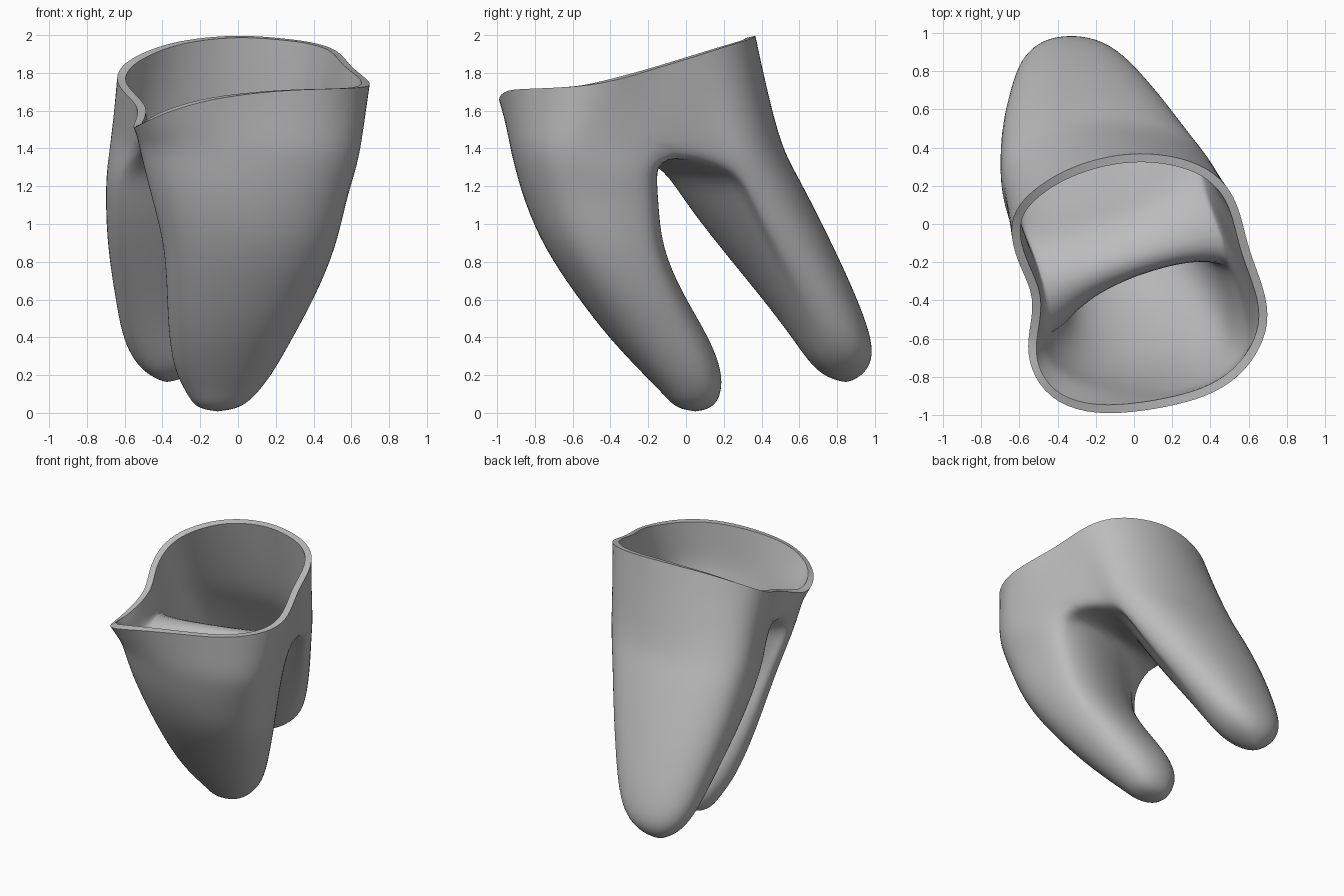
import bpy, bmesh, math

cube = bpy.data.objects.get("Cube")
if cube:
    bpy.data.objects.remove(cube)

# Wavy rim outline: first point is the right notch, point 12 the left notch
RIM = [(-.53, -.35, 1.63), (-.53, -.48, 1.57), (-.565, -.64, 1.5), (-.53, -.80, 1.52),
       (-.41, -.94, 1.58), (-.2, -1.0, 1.65), (.05, -.98, 1.69), (.28, -.935, 1.71),
       (.47, -.865, 1.715), (.63, -.72, 1.72), (.715, -.52, 1.73), (.68, -.33, 1.77),
       (.60, -.14, 1.83), (.565, .03, 1.88), (.51, .18, 1.93), (.39, .295, 1.965),
       (.22, .355, 1.985), (.03, .375, 2.0), (-.17, .35, 1.99), (-.36, .285, 1.96),
       (-.5, .2, 1.91), (-.61, .1, 1.85), (-.655, -.03, 1.77), (-.61, -.2, 1.70)]

# Root cross sections: z, x range, y range, skew of the side facing the other root
FRONT = [(1.40, -.52, .65, -.93, -.2, 0), (1.28, -.49, .62, -.9, -.22, .33),
         (1.12, -.45, .57, -.855, -.2, .33),
         (.88, -.385, .52, -.755, -.16, .25), (.62, -.375, .41, -.58, -.02, .12),
         (.40, -.365, .29, -.41, .12, .03), (.22, -.335, .19, -.24, .19, 0),
         (.10, -.27, .10, -.12, .185, 0), (.03, -.225, .02, -.06, .145, 0)]
BACK = [(1.40, -.68, .44, -.12, .51, 0), (1.28, -.695, .385, -.04, .575, .34),
        (1.12, -.70, .315, .045, .66, .32),
        (.88, -.69, .21, .21, .78, .26), (.62, -.65, .085, .405, .9, .17),
        (.42, -.615, -.015, .55, .975, .08), (.30, -.565, -.1, .63, .99, 0),
        (.22, -.50, -.2, .70, .955, 0), (.18, -.43, -.3, .77, .90, 0)]
FRONT_TIP, BACK_TIP = (-.11, .05, .003), (-.38, .85, .16)
ARC, SEPTUM = 12, 8


def power(v, e=.9):
    return math.copysign(abs(v) ** e, v)


def section_ring(section, start):
    """Rounded outline: outer arc first, then the side facing the other root."""
    z, x0, x1, y0, y1, skew = section
    cx, cy = (x0 + x1) / 2, (y0 + y1) / 2
    rx, ry = (x1 - x0) / 2 * 1.02, (y1 - y0) / 2 * 1.02
    facing = 1 if start > 0 else -1
    angles = [start + 240 * i / ARC for i in range(ARC + 1)]
    angles += [start + 240 + 120 * i / SEPTUM for i in range(1, SEPTUM)]
    ring = []
    for angle in angles:
        c, s = math.cos(math.radians(angle)), math.sin(math.radians(angle))
        x, y = cx + rx * power(c), cy + ry * power(s)
        y += skew * (x - cx) * min(1, max(0, 2 * s * facing))
        ring.append((x, y, z))
    return ring


bm = bmesh.new()


def add(points):
    return [bm.verts.new(p) for p in points]


def bridge(a, b):
    n = len(a)
    for i in range(n):
        j = (i + 1) % n
        bm.faces.new((a[i], a[j], b[j], b[i]))


# Collar: from the rim down to the level of the fork
right_notch, left_notch = (-.5, -.36, 1.42), (.52, -.05, 1.38)
fork = ([right_notch] + section_ring(FRONT[0], 150)[1:ARC]
        + [left_notch] + section_ring(BACK[0], -30)[1:ARC])
middle = [tuple((p + q) / 2 for p, q in zip(a, b)) for a, b in zip(RIM, fork)]
rim_ring, middle_ring, fork_ring = add(RIM), add(middle), add(fork)
bridge(rim_ring, middle_ring)
bridge(middle_ring, fork_ring)

# Saddle between the two roots, running from left notch to right notch
saddle = []
for i in range(1, SEPTUM):
    t = i / SEPTUM
    saddle.append(tuple(p + (q - p) * t for p, q in zip(left_notch, right_notch)))
saddle = add([(x, y, z - .01) for x, y, z in saddle])


def build_root(top, sections, start, tip):
    previous = top
    for section in sections[1:]:
        ring = add(section_ring(section, start))
        bridge(previous, ring)
        previous = ring
    pole = bm.verts.new(tip)
    for i, v in enumerate(previous):
        bm.faces.new((v, previous[(i + 1) % len(previous)], pole))


build_root(fork_ring[:ARC + 1] + saddle, FRONT, 150, FRONT_TIP)
build_root(fork_ring[ARC:] + fork_ring[:1] + saddle[::-1], BACK, -30, BACK_TIP)

# Make the normals face outward so the wall grows inward
bmesh.ops.recalc_face_normals(bm, faces=bm.faces)
lowest = min(bm.faces, key=lambda f: f.calc_center_median().z)
if lowest.normal.z > 0:
    bmesh.ops.reverse_faces(bm, faces=bm.faces)

mesh = bpy.data.meshes.new("root_shell")
bm.to_mesh(mesh)
bm.free()
shell = bpy.data.objects.new("root_shell", mesh)
bpy.context.collection.objects.link(shell)

# Single grey material
grey = bpy.data.materials.new("plain grey")
grey.use_nodes = True
colour = (.5, .5, .5, 1)
grey.diffuse_color = colour
grey.node_tree.nodes["Principled BSDF"].inputs["Base Color"].default_value = colour
mesh.materials.append(grey)

# Smooth the form, then give it an even wall thickness inward
smooth = shell.modifiers.new("smooth", 'SUBSURF')
smooth.levels = smooth.render_levels = 2
wall = shell.modifiers.new("wall", 'SOLIDIFY')
wall.thickness = .045
wall.offset = -1

bpy.ops.object.select_all(action='DESELECT')
shell.select_set(True)
bpy.context.view_layer.objects.active = shell
for name in ("smooth", "wall"):
    bpy.ops.object.modifier_apply(modifier=name)
bpy.ops.object.shade_smooth_by_angle(angle=math.radians(45))
